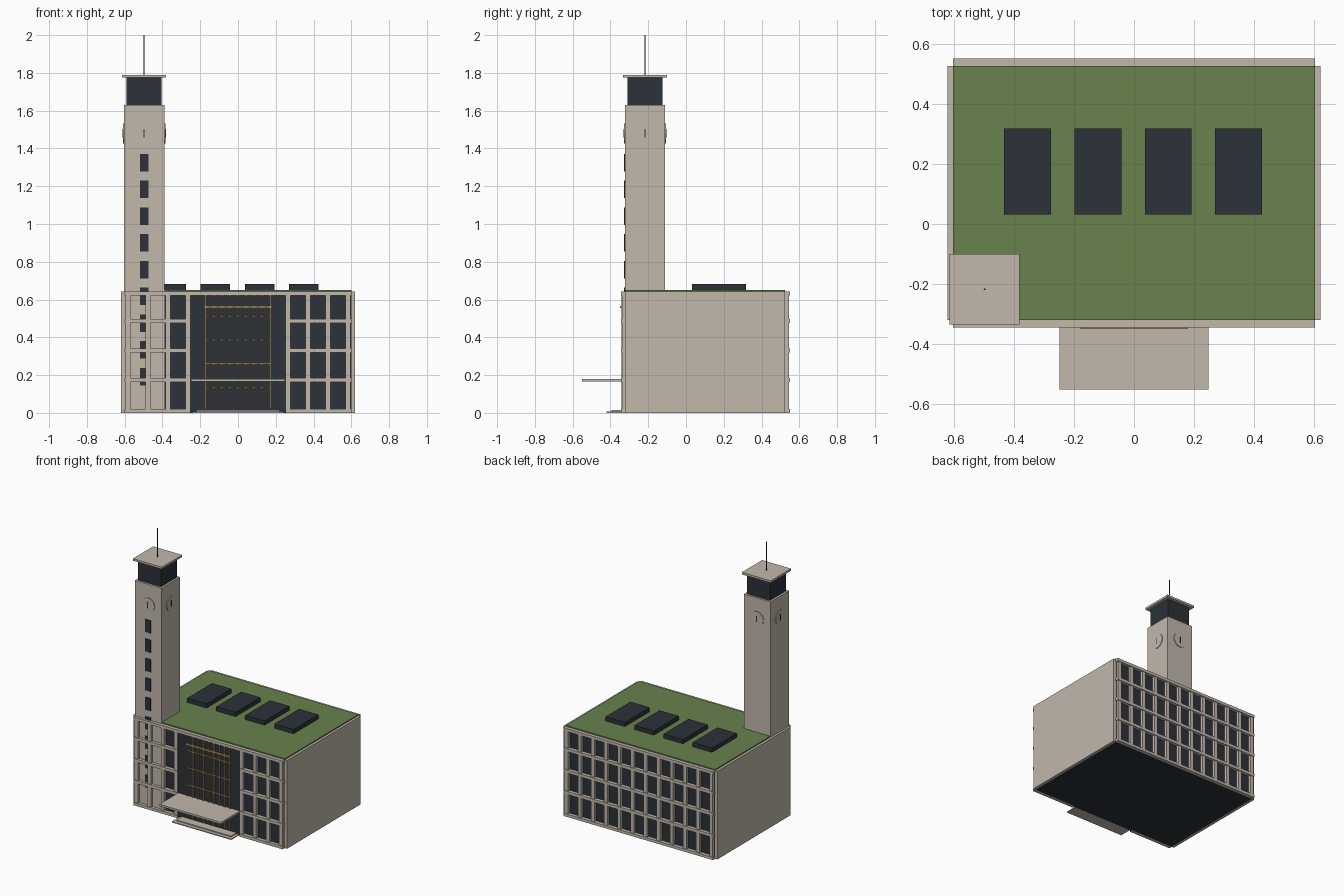
import bpy
import math
from mathutils import Vector

cube = bpy.data.objects.get("Cube")
if cube:
    bpy.data.objects.remove(cube, do_unlink=True)


def material(name, rgb):
    m = bpy.data.materials.new(name)
    m.use_nodes = True
    m.diffuse_color = (*rgb, 1)
    m.node_tree.nodes["Principled BSDF"].inputs["Base Color"].default_value = (*rgb, 1)
    return m


stone = material("pale stone", (0.54, 0.48, 0.41))
glass = material("dark glass", (0.025, 0.032, 0.042))
green = material("roof green", (0.138, 0.223, 0.076))
gold = material("warm gold", (0.55, 0.35, 0.11))
metal = material("dark metal", (0.03, 0.03, 0.03))


def box(name, x, y, z, mat):
    """Box from (min, max) ranges on each axis."""
    lo, hi = Vector((x[0], y[0], z[0])), Vector((x[1], y[1], z[1]))
    bpy.ops.mesh.primitive_cube_add(size=1, location=(lo + hi) / 2)
    o = bpy.context.object
    o.name = name
    o.scale = hi - lo
    bpy.ops.object.transform_apply(location=False, rotation=False, scale=True)
    o.data.materials.append(mat)
    return o


def around(c, w):
    return (c - w / 2, c + w / 2)


def cylinder(name, loc, radius, depth, mat, rot=(0, 0, 0), sides=32):
    bpy.ops.mesh.primitive_cylinder_add(vertices=sides, radius=radius, depth=depth,
                                        location=loc, rotation=rot)
    o = bpy.context.object
    o.name = name
    o.data.materials.append(mat)
    bpy.ops.object.shade_smooth_by_angle()
    return o


# Main block: glazed core, plain side walls, planted roof
FRONT, BACK, TOP = -0.32, 0.525, 0.643
box("glazed_core", (-0.6, 0.6), (FRONT, BACK), (0, 0.635), glass)
for side, name in ((-1, "right"), (1, "left")):
    box(name + "_side_wall", around(side * 0.61, 0.02), (FRONT, BACK), (0, TOP), stone)
box("green_roof", (-0.602, 0.602), (FRONT, BACK), (0.635, 0.651), green)
for i in range(4):
    box("roof_skylight", around(-0.003 + (i - 1.5) * 0.234, 0.156), (0.032, 0.318),
        (0.65, 0.682), glass)

# Facade grids: piers and floor bands
PITCH = 0.106
bands = [(0, 0.02)] + [around(0.175 + k * 0.156, 0.022) for k in range(3)] + [(0.622, TOP)]
for i in range(12):
    x = (i - 5.5) * PITCH
    box("back_pier", around(x, 0.027), (BACK, 0.545), (0, TOP), stone)
    if abs(x) > 0.25:
        box("front_pier", around(x, 0.027), (-0.34, FRONT), (0, TOP), stone)
for k, z in enumerate(bands):
    box("back_band", (-0.602, 0.602), (BACK, 0.55), z, stone)
    if k == 4:
        box("front_top_band", (-0.602, 0.602), (-0.345, FRONT), z, stone)
    else:
        for side in (-1, 1):
            box("front_band", around(side * 0.427, 0.35), (-0.345, FRONT), z, stone)

# Central curtain wall with gold fins and rails
box("curtain_wall", (-0.252, 0.252), (-0.332, FRONT), (0, 0.622), glass)
for i in range(9):
    box("gold_fin", around((i - 4) * 0.0425, 0.007), (-0.342, -0.33), (0.02, 0.622), gold)
for i in range(4):
    box("gold_rail", around(0, 0.35), (-0.34, -0.33), around(0.135 + i * 0.125, 0.006), gold)
box("gold_sign_rail", around(0, 0.36), (-0.349, -0.341), around(0.56, 0.012), gold)

# Entrance canopy and steps
box("entrance_canopy", (-0.248, 0.248), (-0.55, -0.33), (0.166, 0.18), stone)
for i in range(2):
    box("entrance_step", around(0, 0.48 - i * 0.04), (-0.42 + i * 0.025, -0.33),
        (i * 0.007, i * 0.007 + 0.007), stone)

# Tower shaft, lantern, cap and mast
TX, TY, HALF = -0.497, -0.217, 0.107


def tower_box(name, width, z, mat):
    return box(name, around(TX, width), around(TY, width), z, mat)


tower_box("tower_shaft", 2 * HALF, (0.002, 1.63), stone)
tower_box("tower_lantern", 0.184, (1.63, 1.775), glass)
tower_box("tower_cap", 0.234, (1.775, 1.79), stone)
cylinder("tower_mast", (TX, TY, 1.895), 0.003, 0.21, metal, sides=12)
for i in range(9):
    box("tower_window", around(TX, 0.046), (TY - HALF - 0.005, TY - HALF + 0.002),
        around(0.192 + i * 0.1416, 0.092), glass)

# Clock discs with a hand on all four tower faces
for k in range(4):
    a = k * math.pi / 2
    out = Vector((math.cos(a), math.sin(a), 0))
    base = Vector((TX, TY, 1.48))
    cylinder("clock_disc", base + out * HALF, 0.053, 0.01, stone, (0, math.pi / 2, a))
    hand = box("clock_hand", around(0, 0.004), around(0, 0.005), around(0, 0.045), metal)
    hand.location = base + out * (HALF + 0.006)
    hand.rotation_euler.z = a
